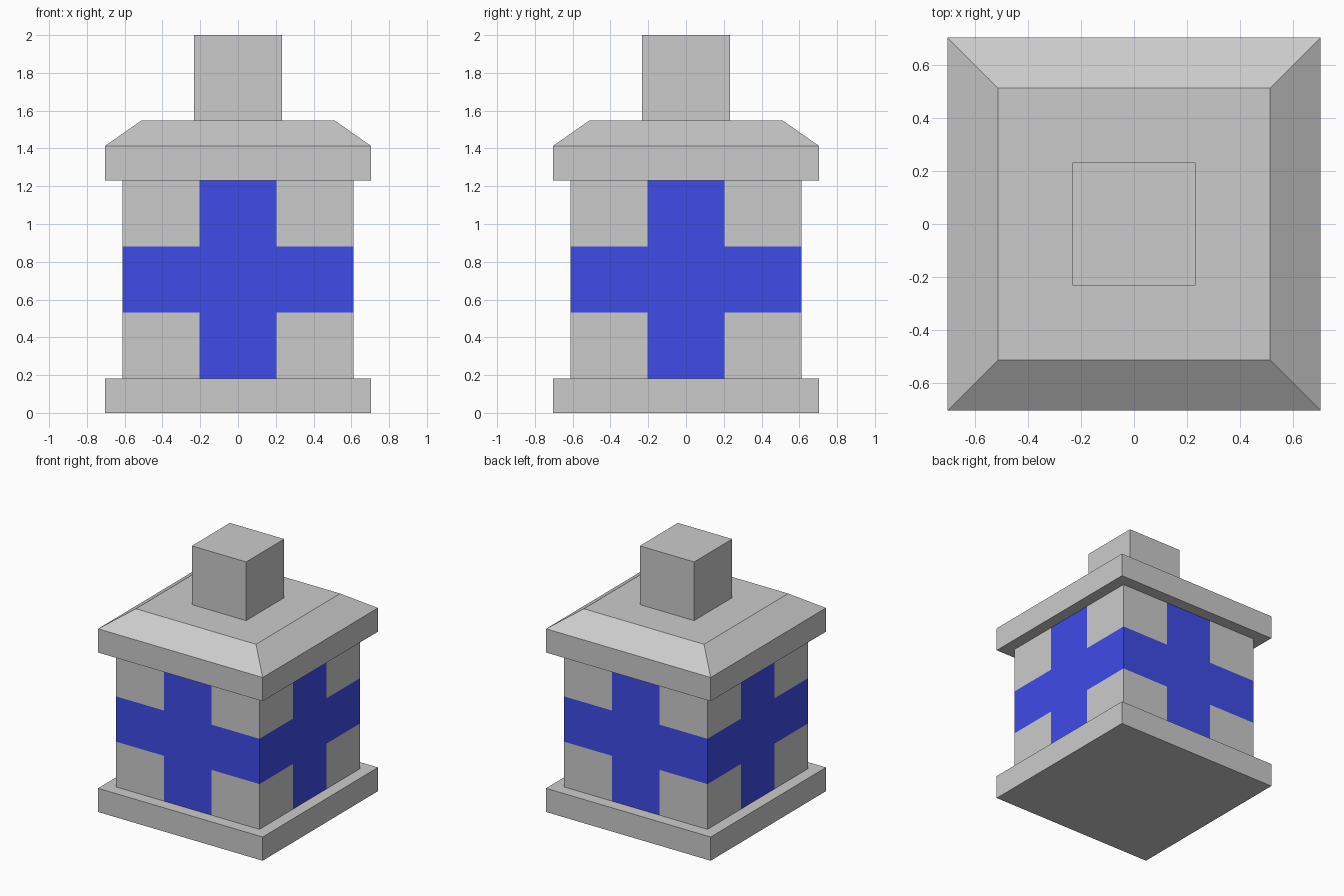
import bpy
import bmesh

if "Cube" in bpy.data.objects:
    bpy.data.objects.remove(bpy.data.objects["Cube"])


def square_stack(name, profile):
    """Closed solid made of square rings; profile = [(half_width, z), ...]"""
    bm = bmesh.new()
    rings = [[bm.verts.new((sx * h, sy * h, z))
              for sx, sy in ((-1, -1), (1, -1), (1, 1), (-1, 1))]
             for h, z in profile]
    for low, high in zip(rings, rings[1:]):
        for i in range(4):
            j = (i + 1) % 4
            bm.faces.new((low[i], low[j], high[j], high[i]))
    bm.faces.new(rings[0][::-1])
    bm.faces.new(rings[-1])
    mesh = bpy.data.meshes.new(name)
    bm.to_mesh(mesh)
    bm.free()
    obj = bpy.data.objects.new(name, mesh)
    bpy.context.collection.objects.link(obj)
    return obj


def material(name, color):
    mat = bpy.data.materials.new(name)
    mat.diffuse_color = color
    mat.use_nodes = True
    mat.node_tree.nodes["Principled BSDF"].inputs["Base Color"].default_value = mat.diffuse_color
    return mat


BASE_TOP, BODY_TOP = 0.183, 1.231
BODY_HALF = 0.612

# Base slab, hipped roof and the block on top
square_stack("base", [(0.703, 0), (0.703, BASE_TOP)])
square_stack("roof", [(0.703, BODY_TOP), (0.703, 1.414), (0.513, 1.547)])
square_stack("top_block", [(0.232, 1.547), (0.232, 2.0)])

# Body: each side is a 3 x 3 grid whose middle row and column are blue
body = square_stack("body", [(BODY_HALF, BASE_TOP), (BODY_HALF, BODY_TOP)])
body.data.materials.append(material("grey", (0.7, 0.7, 0.7, 1)))
body.data.materials.append(material("blue", (0.05, 0.07, 0.8, 1)))

bm = bmesh.new()
bm.from_mesh(body.data)
bmesh.ops.subdivide_edges(bm, edges=bm.edges[:], cuts=2, use_grid_fill=True)
mid_z = (BASE_TOP + BODY_TOP) / 2
for face in bm.faces:
    if abs(face.normal.z) > 0.5:
        continue
    c = face.calc_center_median()
    along = c.y if abs(face.normal.x) > 0.5 else c.x
    if abs(along) < 0.1 or abs(c.z - mid_z) < 0.1:
        face.material_index = 1
bm.normal_update()
bm.to_mesh(body.data)
bm.free()
